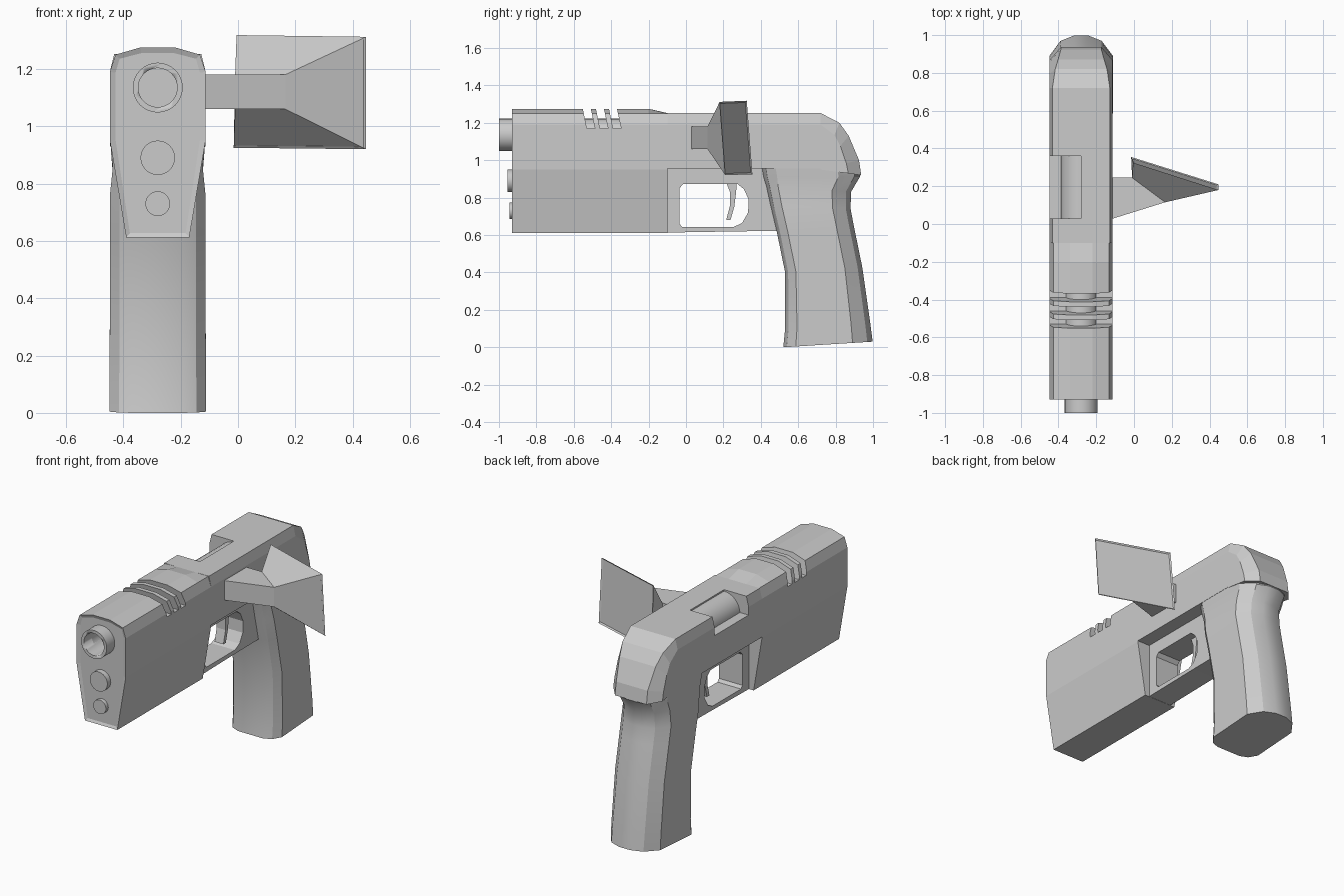
import bpy, bmesh, math
from mathutils import Vector, Matrix

if "Cube" in bpy.data.objects:
    bpy.data.objects.remove(bpy.data.objects["Cube"])

CX = -0.28  # centre plane of the pistol


def finish(name, bm, smooth=None):
    bmesh.ops.recalc_face_normals(bm, faces=bm.faces)
    me = bpy.data.meshes.new(name)
    bm.to_mesh(me)
    bm.free()
    if smooth:
        me.shade_smooth()
        me.set_sharp_from_angle(angle=math.radians(smooth))
    ob = bpy.data.objects.new(name, me)
    bpy.context.collection.objects.link(ob)
    return ob


def loft_bm(rings):
    bm = bmesh.new()
    vs = [[bm.verts.new(p) for p in r] for r in rings]
    n = len(rings[0])
    for a, b in zip(vs, vs[1:]):
        for i in range(n):
            j = (i + 1) % n
            bm.faces.new((a[i], a[j], b[j], b[i]))
    bm.faces.new(vs[0])
    bm.faces.new(vs[-1])
    bmesh.ops.recalc_face_normals(bm, faces=bm.faces)
    return bm


def inset(bm, normal, width, depth):
    n = Vector(normal).normalized()
    f = max(bm.faces, key=lambda f: f.normal.dot(n))
    bmesh.ops.inset_region(bm, faces=[f], thickness=width, depth=0)
    bmesh.ops.translate(bm, verts=f.verts, vec=-n * depth)


def mirror_ring(half, y):
    """Closed section at y from (half width, z) points listed top to bottom."""
    return [(CX + w, y, z) for w, z in half] + [(CX - w, y, z) for w, z in reversed(half)]


def prism(name, pts, x0, x1):
    """Side-view (y, z) outline extruded along x."""
    return finish(name, loft_bm([[(x, y, z) for y, z in pts] for x in (x0, x1)]))


def cylinder(name, z, r, y0, y1, segs=32):
    ring = [(math.cos(2 * math.pi * i / segs) * r, math.sin(2 * math.pi * i / segs) * r)
            for i in range(segs)]
    return finish(name, loft_bm([[(CX + a, y, z + b) for a, b in ring] for y in (y0, y1)]), 35)


def cut(ob, *cutters):
    for c in cutters:
        c.hide_render = True
        m = ob.modifiers.new("cut", 'BOOLEAN')
        m.operation, m.solver, m.object = 'DIFFERENCE', 'EXACT', c
    dg = bpy.context.evaluated_depsgraph_get()
    me = bpy.data.meshes.new_from_object(ob.evaluated_get(dg))
    ob.modifiers.clear()
    ob.data = me


# front body with raised top and tapered lower half
def front_half(top, w):
    return [(w, top), (0.147, 1.25), (0.167, 1.19), (0.167, 0.95), (0.11, 0.612)]


bm = loft_bm([mirror_ring(front_half(t, w), y) for y, t, w in
              ((-0.93, 1.275, 0.06), (-0.2, 1.275, 0.06), (-0.1, 1.252, 0.06))])
inset(bm, (0, -1, 0), 0.02, 0.008)
front_body = finish("front_body", bm)

# rear body, rounded over at the back by sections fanned around a pivot
rear_half = [(0.152, 1.252), (0.167, 1.19), (0.167, 0.955)]
rings = [mirror_ring(rear_half, y) for y in (-0.1, 0.72)]
pivot = Vector((0, 0.72, 0.95))
for y, z, c in ((0.82, 1.2, 0.03), (0.87, 1.13, 0.045), (0.925, 1.0, 0.06), (0.937, 0.92, 0.06)):
    out = Vector((0, y, z))
    mid = out - (out - pivot).normalized() * 0.07
    half = [(c - 0.167, out), (-0.167, mid), (-0.167, pivot)]
    ring = [p + Vector((CX - w, 0, 0)) for w, p in half]
    ring += [p + Vector((CX + w, 0, 0)) for w, p in reversed(half)]
    rings.append(ring)
rear_body = finish("rear_body", loft_bm(rings))

# slanted vent slots, ejection port and bore
slots = [prism("slot_cutter", [(y, 1.3), (y + 0.043, 1.3), (y + 0.07, 1.17), (y + 0.027, 1.17)],
               CX - 0.3, CX + 0.3) for y in (-0.557, -0.487, -0.417)]
port = prism("port_cutter", [(0.03, 1.14), (0.36, 1.14), (0.36, 1.4), (0.03, 1.4)], -0.6, CX)
bore = cylinder("bore_cutter", 1.135, 0.068, -1.1, -0.72)
cut(front_body, bore, *slots)
cut(rear_body, port)

# barrel, chamber and the two lower emitters
barrel = cylinder("barrel", 1.135, 0.087, -1.0, -0.15)
cut(barrel, bore)
cylinder("chamber", 1.135, 0.108, 0.0, 0.4)
cylinder("upper_emitter", 0.89, 0.06, -0.955, -0.9)
cylinder("lower_emitter", 0.73, 0.043, -0.945, -0.9)

# grip: oval sections from (front y, z), (back y, z), half width
oval = [(-1, 0.5), (-0.92, 0.8), (-0.72, 1), (0.55, 1), (0.88, 0.65), (1, 0.22)]
rings = []
for fy, fz, by, bz, w in ((0.52, 0.0, 0.998, 0.03, 0.168), (0.53, 0.1, 0.985, 0.13, 0.168),
                          (0.53, 0.4, 0.942, 0.43, 0.167), (0.485, 0.62, 0.897, 0.65, 0.167),
                          (0.452, 0.76, 0.88, 0.74, 0.167), (0.43, 0.86, 0.882, 0.83, 0.157),
                          (0.415, 0.91, 0.932, 0.915, 0.163), (0.405, 0.97, 0.925, 0.96, 0.166)):
    a, b = Vector((CX, fy, fz)), Vector((CX, by, bz))
    right = [(a + b) / 2 + (b - a) / 2 * u + Vector((w * v, 0, 0)) for u, v in oval]
    left = [(a + b) / 2 + (b - a) / 2 * u - Vector((w * v, 0, 0)) for u, v in reversed(oval)]
    rings.append(right + left)
finish("grip", loft_bm(rings), 30)

# trigger guard with its opening, and the trigger
guard = prism("trigger_guard", [(-0.12, 0.96), (-0.12, 0.613), (0.3, 0.62), (0.52, 0.622),
                                (0.46, 0.96)], CX - 0.08, CX + 0.08)
hole = prism("guard_cutter", [(-0.035, 0.66), (-0.02, 0.643), (0.255, 0.643), (0.3, 0.665),
                              (0.332, 0.72), (0.335, 0.79), (0.31, 0.845), (0.275, 0.873),
                              (-0.015, 0.873), (-0.035, 0.85)], CX - 0.3, CX + 0.3)
cut(guard, hole)
prism("trigger", [(0.212, 0.89), (0.235, 0.83), (0.236, 0.76), (0.215, 0.68), (0.238, 0.68),
                  (0.258, 0.75), (0.268, 0.83), (0.272, 0.89)], CX - 0.03, CX + 0.03)

# side arm carrying the flared display
foot = [(-0.14, 0.02), (0.165, 0.115), (-0.01, 0.245), (-0.14, 0.245)]
finish("display_arm", loft_bm([[(x, y, z) for x, y in foot] for z in (1.06, 1.18)]))
bm = loft_bm([[(-0.01, 0.245, 1.06), (0.165, 0.115, 1.06), (0.165, 0.115, 1.18), (-0.01, 0.245, 1.18)],
              [(-0.015, 0.355, 0.925), (0.447, 0.21, 0.92), (0.447, 0.18, 1.312), (-0.005, 0.325, 1.318)]])
inset(bm, (0.3, 0.95, 0.07), 0.012, 0.006)
finish("display", bm)

# remove the helper cutters
for ob in slots + [port, bore, hole]:
    bpy.data.objects.remove(ob)
